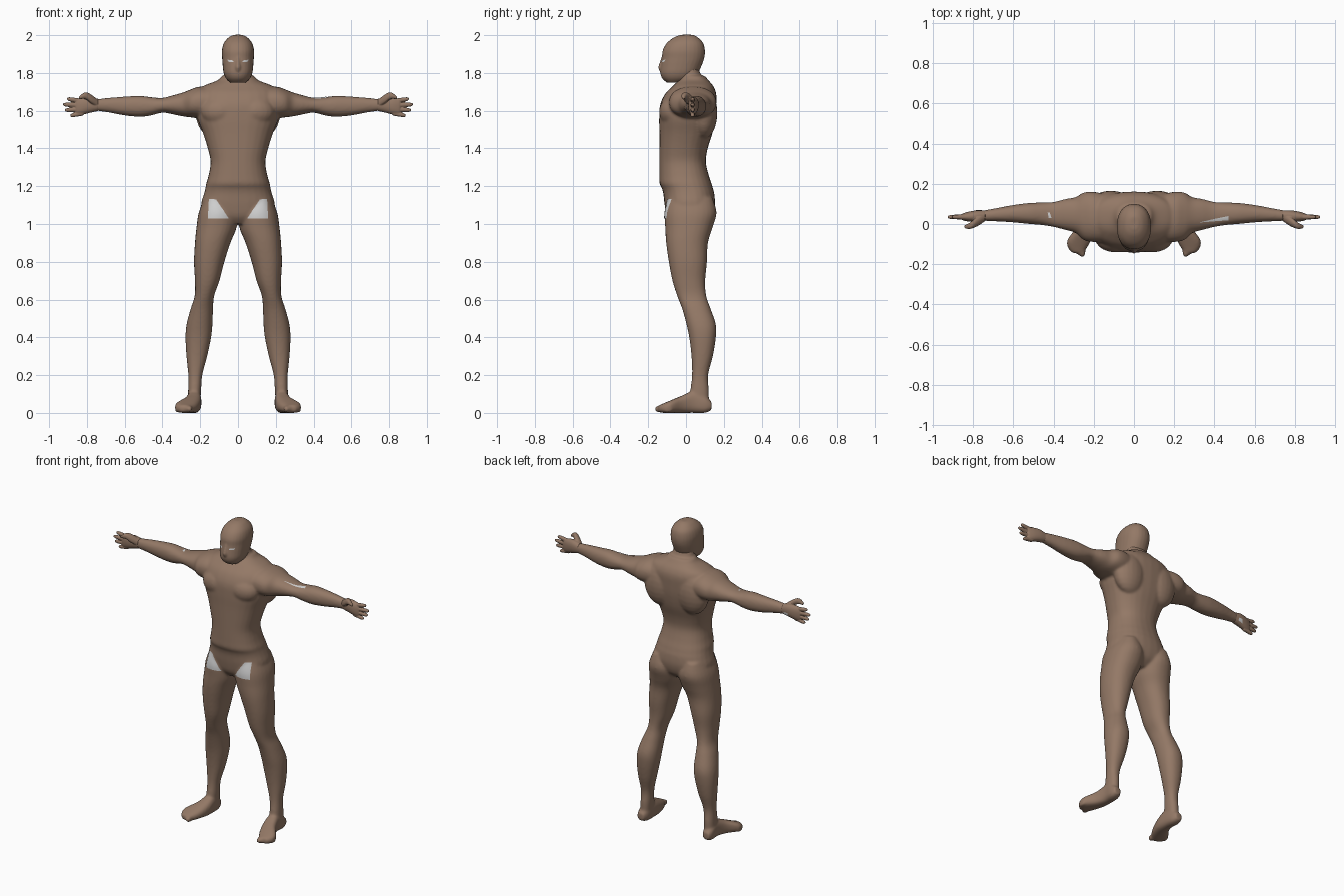
import bpy, bmesh, math
from mathutils import Matrix, Vector

cube = bpy.data.objects.get("Cube")
if cube:
    bpy.data.objects.remove(cube)


def material(name, rgb):
    m = bpy.data.materials.new(name)
    m.use_nodes = True
    m.diffuse_color = (*rgb, 1)
    m.node_tree.nodes["Principled BSDF"].inputs["Base Color"].default_value = (*rgb, 1)
    return m


SKIN = material("warm brown", (0.295, 0.19, 0.133))
PALE = material("pale grey", (0.64, 0.64, 0.64))


def spline(a, b, c, d, t):
    return 0.5 * (2 * b + (c - a) * t + (2 * a - 5 * b + 4 * c - d) * t * t
                  + (3 * b - a - 3 * c + d) * t ** 3)


def loft(bm, axis, rows, side=1, power=0.9, steps=4, sides=28):
    """Closed skin through rings (position, low u, high u, low v, high v), in hundredths."""
    rows = [Vector(r) / 100 for r in rows]
    last = len(rows) - 1
    dense = []
    for i in range(last):
        four = [rows[max(0, min(last, i + k))] for k in (-1, 0, 1, 2)]
        dense += [spline(*four, k / steps) for k in range(steps)]
    dense.append(rows[-1])
    rings = []
    for p, u0, u1, v0, v1 in dense:
        ring = []
        for k in range(sides):
            a = math.tau * k / sides
            c, s = math.cos(a), math.sin(a)
            u = (u0 + u1) / 2 + (u1 - u0) / 2 * math.copysign(abs(c) ** power, c)
            v = (v0 + v1) / 2 + (v1 - v0) / 2 * math.copysign(abs(s) ** power, s)
            x, y, z = {"x": (p, u, v), "y": (u, p, v), "z": (u, v, p)}[axis]
            ring.append(bm.verts.new((x * side, y, z)))
        rings.append(ring)
    for a, b in zip(rings, rings[1:]):
        for k in range(sides):
            n = (k + 1) % sides
            bm.faces.new((a[k], a[n], b[n], b[k]))
    bm.faces.new(rings[0][::-1])
    bm.faces.new(rings[-1])


def ball(bm, centre, size, side=1):
    """Ellipsoid, in hundredths."""
    x, y, z = (c / 100 for c in centre)
    bmesh.ops.create_uvsphere(
        bm, u_segments=20, v_segments=12, radius=0.01,
        matrix=Matrix.Translation((x * side, y, z)) @ Matrix.Diagonal((*size, 1)))


def add_object(name, bm, mat):
    mesh = bpy.data.meshes.new(name)
    bm.to_mesh(mesh)
    bm.free()
    mesh.materials.append(mat)
    ob = bpy.data.objects.new(name, mesh)
    bpy.context.collection.objects.link(ob)
    for poly in mesh.polygons:
        poly.use_smooth = True
    return ob


def fuse(name, bm, voxel, smooth):
    """Blend overlapping volumes into one smooth skin."""
    bmesh.ops.recalc_face_normals(bm, faces=bm.faces[:])
    ob = add_object(name, bm, SKIN)
    mod = ob.modifiers.new("Blend", "REMESH")
    mod.mode = "VOXEL"
    mod.voxel_size = voxel
    mod.use_smooth_shade = True
    soft = ob.modifiers.new("Soften", "SMOOTH")
    soft.iterations = smooth
    return ob


def patch(name, target, corners, axis, depth, side=1, n=10):
    """Thin four-cornered plate laid on a surface along one axis."""
    bm = bmesh.new()
    bl, br, tr, tl = (Vector(c) / 100 for c in corners)
    grid = []
    for j in range(n + 1):
        row = []
        for i in range(n + 1):
            p = bl.lerp(br, i / n).lerp(tl.lerp(tr, i / n), j / n)
            y, z = (depth, p.y) if axis == "y" else (p.y, depth)
            row.append(bm.verts.new((p.x * side, y, z)))
        grid.append(row)
    for a, b in zip(grid, grid[1:]):
        for i in range(n):
            quad = (a[i], a[i + 1], b[i + 1], b[i])
            bm.faces.new(quad if side > 0 else quad[::-1])
    ob = add_object(name, bm, PALE)
    wrap = ob.modifiers.new("Lay", "SHRINKWRAP")
    wrap.target = target
    wrap.wrap_method = "PROJECT"
    wrap.wrap_mode = "ABOVE_SURFACE"
    wrap.use_project_y = axis == "y"
    wrap.use_project_z = axis == "z"
    wrap.use_positive_direction = True
    wrap.use_negative_direction = True
    wrap.offset = 0.003


# Torso, from the crotch to the base of the neck: height, half width, front, back
bm = bmesh.new()
torso = [(100, 8, -7, 9), (104, 17, -10, 13.5), (110, 19.5, -11.3, 15.3), (116, 18, -12, 15),
         (119, 17.2, -12.8, 14.2), (121.5, 16.8, -14, 13.5), (126, 15.5, -14.1, 12),
         (133, 14.5, -14.1, 10.5), (140, 16, -14.1, 11.5), (148, 18.5, -14.1, 14),
         (156, 21.5, -14.2, 15.5), (163, 22, -13.7, 16), (169, 21.5, -11, 16),
         (173, 18.5, -7, 14.5), (176, 11, -4, 12), (178.5, 8.5, -2, 10)]
loft(bm, "z", [(z, -w, w, f, b) for z, w, f, b in torso], power=0.85)
loft(bm, "z", [(165, -9, 9, -5, 12), (174, -8.5, 8.5, -3.5, 10.5), (180, -7, 7, -4, 7.5),
               (185, -6, 6, -4, 6)])

arm = [(12, -9, 14.5, 157, 172), (20, -9, 16, 156, 172.8), (25, -8, 15.7, 156.5, 171.3),
       (29, -4.5, 13.4, 157, 169.7), (34, -3, 12.5, 158, 168.3), (40, -1.5, 11, 159, 166.8),
       (46, -0.5, 10.7, 157.5, 167.2), (52, 0, 10.5, 156.8, 167.9), (60, 0.8, 9.5, 157.5, 167.5),
       (68, 1.3, 8, 159, 166.9), (75, 1.6, 6.7, 160, 166.1), (77, 2, 6, 160.5, 165.5)]
leg = [(114, 5, 17.5, -9, 14), (106, 0.5, 20.8, -11.2, 16.2), (98, 0.8, 22, -11, 14),
       (90, 4, 22.8, -10.5, 11.6), (80, 7.2, 23.3, -9.1, 11.1), (70, 9.8, 22.8, -7.2, 10.2),
       (62, 12.6, 22.9, -4.7, 10.7), (55, 13.2, 25.1, -2, 13.1), (47, 13.5, 27.2, 0.2, 15.8),
       (40, 14.2, 27.8, 1.7, 15.8), (30, 16.3, 27.3, 2.9, 14.2), (20, 18.9, 26.3, 3.2, 11.7),
       (12, 19.5, 26.4, 2.3, 12.1), (4, 20, 26.5, 2, 12)]
foot = [(13.5, 21.5, 26, 1.5, 6), (10, 20, 27, 0, 9), (4, 19.4, 27, 0, 11.5),
        (-2, 19.6, 29, 0, 9.2), (-8, 21.3, 33.2, 0, 6.7), (-12, 23.5, 32.8, 0, 5),
        (-14.5, 25, 30.5, 0.5, 4)]

for side in (1, -1):
    loft(bm, "x", arm, side)
    loft(bm, "z", leg, side)
    loft(bm, "y", foot, side, power=0.75)
    # Chest and shoulder blade masses
    ball(bm, (9, -7, 159.5), (10.5, 7.2, 8), side)
    ball(bm, (11.5, 9.5, 159), (11, 7.1, 14), side)
    # Toes, the big one on the inner side
    for k in range(5):
        ball(bm, (25.6 + 1.65 * k, -14 + 1.1 * k, 2), (1.5 - 0.1 * k, 2.8, 1.9), side)
body = fuse("body", bm, 0.007, 10)

# Head with brow, nose and jaw
bm = bmesh.new()
head = [(174.8, 4, -10, -2), (177, 6.3, -12.5, 3.5), (180, 7.6, -13.6, 6.3), (184, 8.1, -13.3, 8.3),
        (188, 8.4, -12.7, 9.7), (192, 8.5, -12.3, 10), (196, 7.4, -10, 9),
        (199, 4.7, -6, 6), (200.2, 2, -2.5, 3.5)]
loft(bm, "z", [(z, -w, w, f, b) for z, w, f, b in head])
loft(bm, "z", [(181, -1.6, 1.6, -14, -9), (183, -1.7, 1.7, -14.7, -9),
               (186, -1.2, 1.2, -13.8, -9), (189, -0.8, 0.8, -12.8, -9)])
head_ob = fuse("head", bm, 0.005, 6)

# Hands: palm, thumb and four spread fingers
palm = [(74, 1.4, 6.8, 159.9, 166.3), (78, 1.2, 6.8, 159, 167.2), (82, 1.2, 6.2, 158, 167),
        (85, 1.8, 5.3, 157.7, 166.3), (86, 2.3, 4.8, 158.5, 165.5)]
tips = [(90.5, 166.3), (92.6, 163.3), (91.6, 160.3), (88.8, 157.4)]
thumb = [(74, 3.5, 163.7, 2), (77.5, 1.5, 166, 2.4), (80, 0, 167.7, 2), (82, -1, 167.8, 1.5),
         (84.3, -1.4, 166.7, 0.7)]
for side, label in ((1, "left"), (-1, "right")):
    bm = bmesh.new()
    loft(bm, "x", palm, side)
    loft(bm, "x", [(x, y - r, y + r, z - r, z + r) for x, y, z, r in thumb], side, sides=12)
    for k, (tip, z) in enumerate(tips):
        base = 165 - 2.1 * k
        rows = []
        for t, r in ((0, 1.3), (0.5, 1.2), (0.85, 1.05), (1, 0.6)):
            x, h = 82 + (tip - 82) * t, base + (z - base) * t
            rows.append((x, 3.5 - r, 3.5 + r, h - r, h + r))
        loft(bm, "x", rows, side, sides=12)
    hand = fuse(label + "_hand", bm, 0.003, 3)

    # Pale eyes and hip patches
    patch(label + "_eye", head_ob, ((2.2, 185.6), (4.8, 185.8), (5.4, 187), (2.6, 186.6)), "y", -0.3, side)
    patch(label + "_hip_patch", body, ((5, 103), (15.8, 103), (15.2, 113.3), (11.5, 113)), "y", -0.3, side)

# Pale marks behind the right wrist and along the upper arms
patch("wrist_patch", hand, ((75.5, 160.9), (79, 160), (78.5, 162.3), (76, 162.5)), "y", 0.3, -1)
patch("left_arm_patch", body, ((32, 0.8), (47, 2), (47, 4), (40, 2.6)), "z", 1.9)
patch("right_arm_patch", body, ((41, 3), (42.5, 3), (43, 5.8), (42, 5.8)), "z", 1.9, -1)
